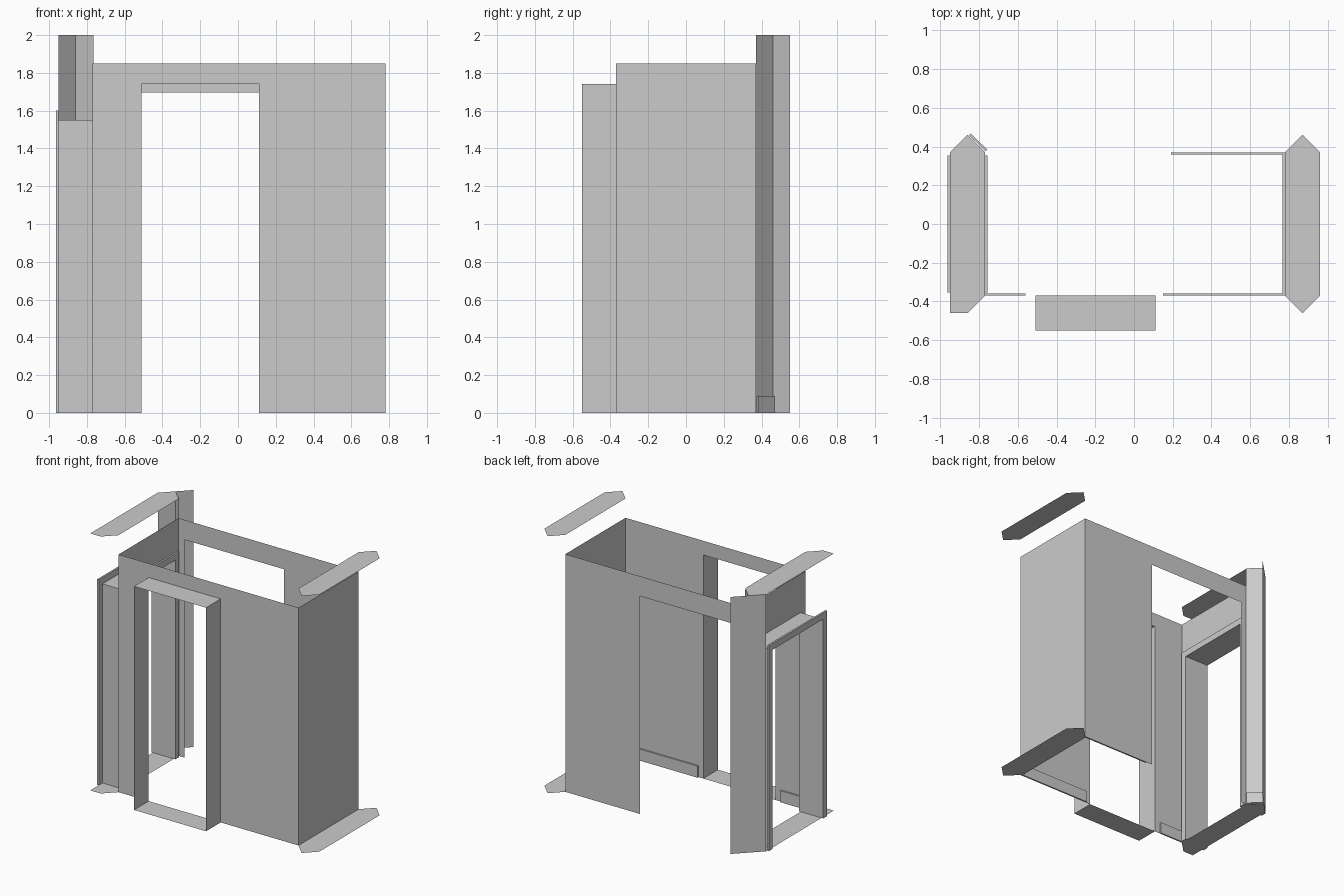
import bpy, bmesh
from mathutils import Vector

cube = bpy.data.objects.get("Cube")
if cube:
    bpy.data.objects.remove(cube, do_unlink=True)

grey = bpy.data.materials.new("plain grey")
grey.use_nodes = True
grey.diffuse_color = (0.6, 0.6, 0.6, 1)
grey.node_tree.nodes["Principled BSDF"].inputs["Base Color"].default_value = (0.6, 0.6, 0.6, 1)

L, R, F, B = -0.77, 0.78, -0.37, 0.37   # room walls
TOP, CEIL = 1.85, 2.0


def face_object(name, points, thick=0):
    """One flat outline, optionally thickened about its own plane."""
    mesh = bpy.data.meshes.new(name)
    bm = bmesh.new()
    bm.faces.new([bm.verts.new(p) for p in points])
    bm.to_mesh(mesh)
    bm.free()
    mesh.materials.append(grey)
    ob = bpy.data.objects.new(name, mesh)
    bpy.context.collection.objects.link(ob)
    if thick:
        mod = ob.modifiers.new("thickness", 'SOLIDIFY')
        mod.thickness = thick
        mod.offset = 0
    return ob


def upright(name, a, b, height, hole=None, thick=0):
    """Standing panel from a to b in plan; hole = (start, end, top) along it."""
    a, b = Vector(a), Vector(b)
    run = (b - a).length
    step = (b - a) / run
    outline = [(0, 0), (0, height), (run, height), (run, 0)]
    if hole:
        s, e, t = hole
        outline += [(e, 0), (e, t), (s, t), (s, 0)]
    pts = [(*(a + step * u), z) for u, z in outline]
    return face_object(name, pts[::-1], thick)


def flat(name, plan, z):
    return face_object(name, [(x, y, z) for x, y in plan])


def rect(x0, x1, y0, y1):
    return [(x0, y0), (x1, y0), (x1, y1), (x0, y1)]


# Room walls
upright("front_wall", (L, F), (R, F), TOP, (-0.51 - L, 0.11 - L, 1.74))
upright("back_wall", (L, B), (R, B), TOP, (-0.72 - L, 0.137 - L, 1.695))
upright("right_wall", (R, F), (R, B), TOP)
upright("left_wall", (L, F), (L, B), TOP, (0.06, 0.68, 1.55))

# Front porch tunnel
for side, x in (("left", 0.11), ("right", -0.51)):
    upright(f"porch_{side}_side", (x, -0.55), (x, F), 1.74)
for part, z in (("floor", 0), ("ceiling", 1.74)):
    flat(f"porch_{part}", rect(-0.51, 0.11, -0.55, F), z)

# Side doorway tunnel with a trim frame at each end
for side, y in (("front", -0.31), ("back", 0.31)):
    upright(f"doorway_{side}_side", (-0.95, y), (L, y), 1.55)
flat("doorway_ceiling", rect(-0.95, L, -0.31, 0.31), 1.55)
for side, x in (("outer", -0.957), ("inner", -0.763)):
    upright(f"doorway_{side}_frame", (x, -0.355), (x, 0.355), 1.6,
            (0.045, 0.665, 1.55), 0.014)

# Pointed floor and ceiling strips at both ends
right_plan = [(R, F), (0.87, -0.46), (0.96, F), (0.96, B), (0.87, 0.46), (R, B)]
left_plan = [(L, B), (-0.86, 0.46), (-0.95, B), (-0.95, -0.46), (-0.86, -0.46), (L, F)]
for part, z in (("floor", 0), ("ceiling", CEIL)):
    flat(f"right_end_{part}", right_plan, z)
    flat(f"left_end_{part}", left_plan, z)

# Angled panels at the back corner
upright("corner_outer_panel", (-0.95, B), (-0.86, 0.46), CEIL)
upright("corner_wing_panel", (-0.86, 0.46), (L, 0.55), CEIL)
upright("corner_inner_panel", (-0.86, 0.46), (-0.765, B), CEIL)

# Skirting boards
t = 0.012
for name, a, b in (
        ("front_long_skirting", (0.15, F + t / 2), (R, F + t / 2)),
        ("front_short_skirting", (L, F + t / 2), (-0.56, F + t / 2)),
        ("back_skirting", (0.19, B - t / 2), (R, B - t / 2)),
        ("right_skirting", (R - t / 2, F), (R - t / 2, B)),
        ("corner_skirting", (-0.848, 0.463), (-0.762, 0.38))):
    upright(name, a, b, 0.09, thick=t)
